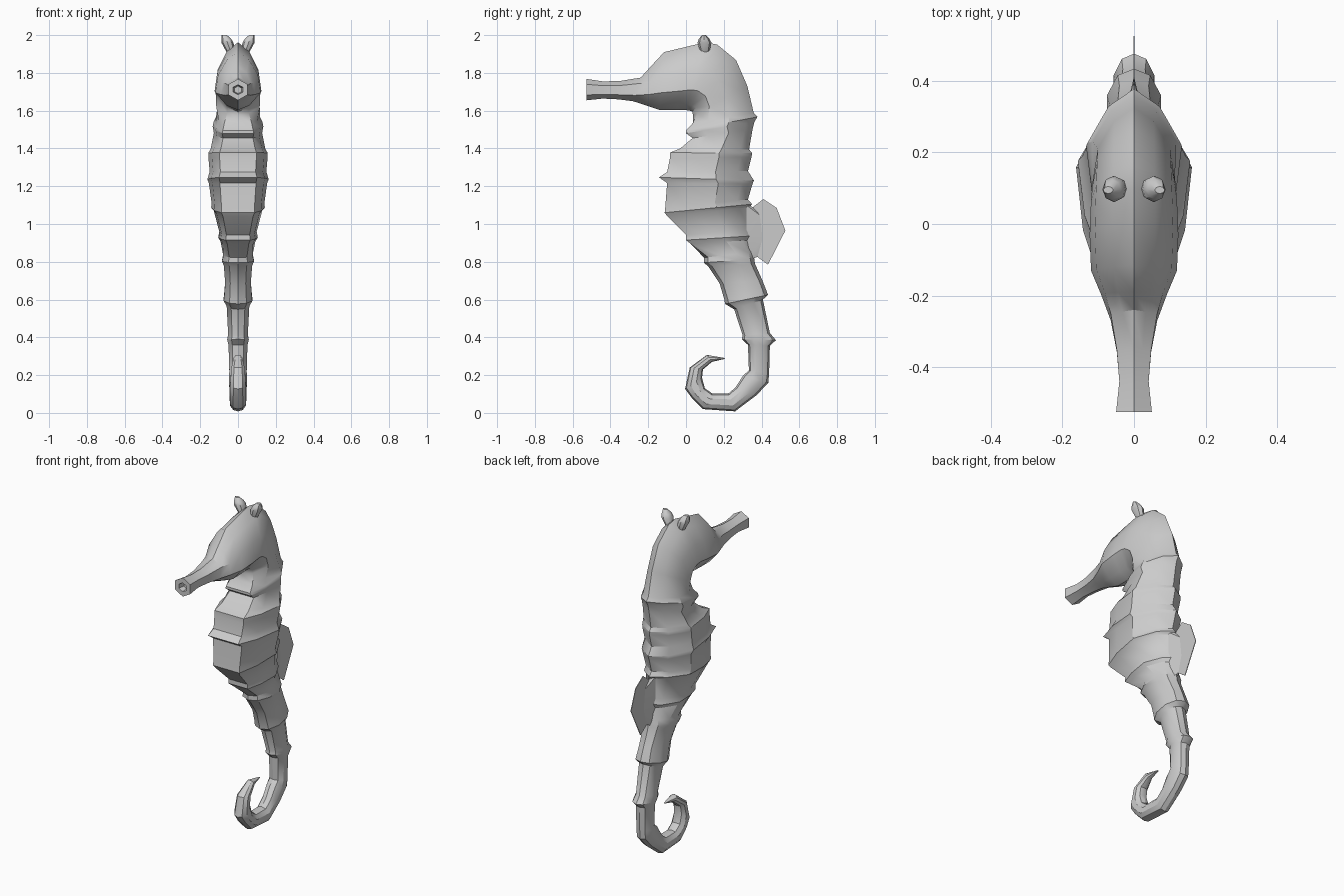
import bpy, bmesh, math

grey = bpy.data.materials.new("pale grey")
grey.diffuse_color = (0.6, 0.6, 0.6, 1)


def finish(name, bm, angle=32):
    """Turn a bmesh into a smooth object that keeps its sharp creases."""
    bmesh.ops.recalc_face_normals(bm, faces=bm.faces)
    mesh = bpy.data.meshes.new(name)
    bm.to_mesh(mesh)
    bm.free()
    mesh.materials.append(grey)
    mesh.shade_smooth()
    mesh.set_sharp_from_angle(angle=math.radians(angle))
    ob = bpy.data.objects.new(name, mesh)
    bpy.context.collection.objects.link(ob)
    return ob


def loft(bm, rings):
    """Skin a list of closed point loops and cap both ends."""
    loops = [[bm.verts.new(p) for p in ring] for ring in rings]
    n = len(loops[0])
    for a, b in zip(loops, loops[1:]):
        for i in range(n):
            j = (i + 1) % n
            bm.faces.new((a[i], a[j], b[j], b[i]))
    bm.faces.new(loops[0])
    bm.faces.new(loops[-1])


# Cross-sections: (position from underside to back, share of half width)
SNOUT = [(0, 0), (.125, .5), (.25, 1), (.75, 1), (.875, .5), (1, 0)]
HEAD = [(0, 0), (.08, .5), (.3, 1), (.6, .88), (.87, .48), (1, 0)]
TRUNK = [(0, 0), (0, .62), (.25, .88), (.6, 1), (.87, .55), (1, 0)]
TAIL = [(0, 0), (.08, .6), (.33, 1), (.67, 1), (.92, .6), (1, 0)]


def ring(row, section):
    fy, fz, by, bz, w = row
    side = [(k * w, fy + (by - fy) * t, fz + (bz - fz) * t) for t, k in section]
    return side + [(-x, y, z) for x, y, z in side[-2:0:-1]]


# Rows: underside y, z, back y, z, half width
snout_rows = [
    (-.490, 1.690, -.490, 1.730, .018),
    (-.526, 1.685, -.526, 1.737, .026),
    (-.526, 1.655, -.526, 1.768, .050),
    (-.440, 1.664, -.440, 1.755, .041),
    (-.360, 1.660, -.350, 1.757, .048),
    (-.280, 1.650, -.240, 1.775, .065),
]
head_rows = [
    (-.200, 1.624, -.190, 1.830, .092),
    (-.137, 1.603, -.116, 1.910, .120),
    (-.050, 1.603, .010, 1.940, .124),
    (.000, 1.603, .100, 1.962, .122),
    (.020, 1.600, .165, 1.950, .120),
    (.034, 1.595, .265, 1.868, .117),
    (.037, 1.575, .325, 1.730, .115),
]
trunk_rows = [
    (.037, 1.535, .358, 1.590, .116),
    (.000, 1.495, .378, 1.567, .130),
    (.000, 1.480, .362, 1.540, .134),
    (.035, 1.455, .352, 1.500, .128),
    (-.030, 1.400, .334, 1.395, .145),
    (-.085, 1.378, .350, 1.375, .157),
    (-.085, 1.350, .347, 1.355, .157),
    (-.100, 1.275, .328, 1.280, .150),
    (-.143, 1.247, .360, 1.230, .162),
    (-.100, 1.217, .352, 1.212, .154),
    (-.110, 1.085, .328, 1.130, .140),
    (-.113, 1.060, .350, 1.105, .142),
    (-.098, 1.040, .338, 1.090, .128),
    (.000, .942, .338, .970, .099),
    (.000, .915, .350, .937, .105),
    (.025, .895, .340, .915, .092),
]
tail_rows = [
    (.095, .822, .352, .850, .078),
    (.095, .795, .362, .815, .085),
    (.118, .775, .365, .790, .075),
    (.178, .685, .405, .700, .068),
    (.203, .600, .425, .650, .073),
    (.207, .577, .434, .625, .076),
    (.255, .548, .407, .600, .060),
    (.300, .410, .444, .423, .052),
    (.295, .390, .476, .385, .057),
    (.328, .360, .444, .355, .050),
    (.333, .225, .440, .210, .046),
    (.302, .197, .436, .160, .048),
    (.262, .135, .375, .095, .045),
    (.225, .103, .260, .008, .043),
    (.140, .102, .090, .020, .042),
    (.100, .130, .030, .080, .042),
    (.085, .185, -.005, .127, .041),
    (.090, .230, .020, .240, .036),
    (.137, .270, .110, .307, .022),
    (.206, .286, .203, .291, .004),
]

# Snout, head, banded trunk and curled tail as one continuous skin
bm = bmesh.new()
loft(bm, [ring(r, s) for rows, s in ((snout_rows, SNOUT), (head_rows, HEAD),
                                     (trunk_rows, TRUNK), (tail_rows, TAIL)) for r in rows])
finish("body", bm)

# Pair of small flared horns on the crown: centre x, y, z, radius x, y
horn_rows = [(.032, .10, 1.895, .020, .020), (.056, .098, 1.96, .032, .037),
             (.062, .096, 1.98, .026, .028), (.072, .095, 2.0, .014, .010)]
for side, label in ((1, "right"), (-1, "left")):
    bm = bmesh.new()
    loft(bm, [[(side * (x + rx * math.cos(a)), y + ry * math.sin(a), z)
               for a in (i * math.tau / 8 for i in range(8))]
              for x, y, z, rx, ry in horn_rows])
    finish(label + "_horn", bm, 40)

# Thin fan fin on the back, with a thicker wedge at its root
fin = [(.33, 1.09), (.355, 1.09), (.41, 1.132), (.48, 1.085),
       (.526, .965), (.434, .785), (.365, .835), (.33, .86)]
bm = bmesh.new()
loft(bm, [[(x, y, z) for y, z in fin] for x in (-.002, .002)])
finish("back_fin", bm)

root_base = [(.32, 1.10), (.32, .97), (.32, .80)]
root_edge = [(.355, 1.09), (.40, 1.04), (.412, .93), (.385, .83)]
bm = bmesh.new()
edge = [bm.verts.new((0, y, z)) for y, z in root_edge]
for s in (1, -1):
    base = [bm.verts.new((s * .022, y, z)) for y, z in root_base]
    bm.faces.new((base[0], edge[0], edge[1]))
    bm.faces.new((base[0], edge[1], base[1]))
    bm.faces.new((base[1], edge[1], edge[2]))
    bm.faces.new((base[1], edge[2], base[2]))
    bm.faces.new((base[2], edge[2], edge[3]))
finish("fin_root", bm)
